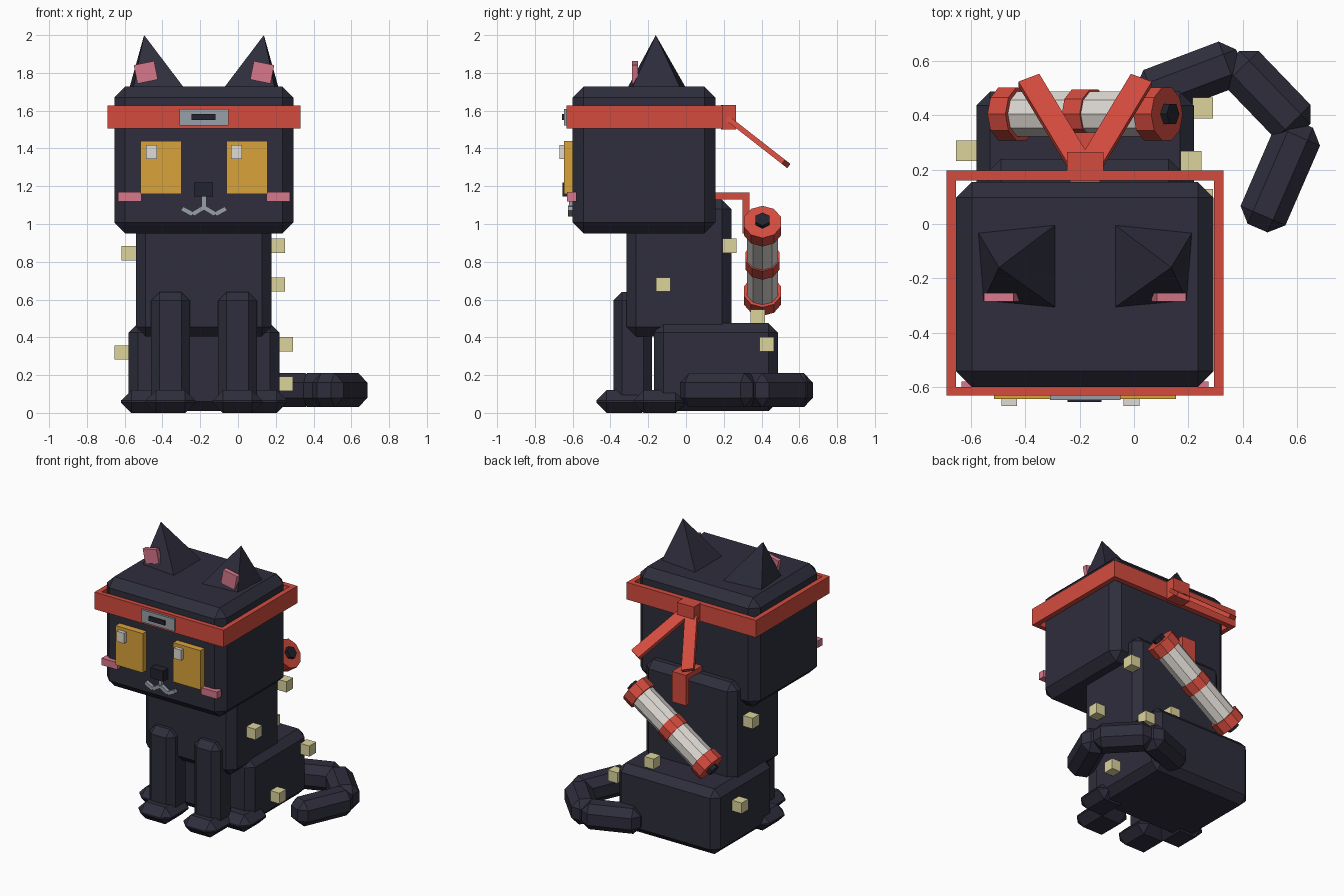
import bpy, bmesh, math
from mathutils import Vector, Matrix

if "Cube" in bpy.data.objects:
    bpy.data.objects.remove(bpy.data.objects["Cube"])

CX = -0.18  # mirror plane of the body


def material(name, rgb):
    m = bpy.data.materials.new(name)
    lin = [((c / 255 + 0.055) / 1.055) ** 2.4 for c in rgb]
    m.diffuse_color = (*lin, 1)
    m.use_nodes = True
    m.node_tree.nodes["Principled BSDF"].inputs["Base Color"].default_value = m.diffuse_color
    return m


FUR = material("charcoal_fur", (46, 45, 60))
RED = material("red_cloth", (212, 75, 62))
AMBER = material("amber_eye", (218, 163, 58))
PINK = material("pink_skin", (215, 120, 140))
METAL = material("grey_metal", (152, 160, 169))
PAPER = material("pale_paper", (224, 219, 213))
STRAW = material("straw_tuft", (219, 211, 156))
DARK = material("dark_detail", (34, 35, 46))


def finish(name, bm, mat):
    bmesh.ops.recalc_face_normals(bm, faces=bm.faces)
    me = bpy.data.meshes.new(name)
    bm.to_mesh(me)
    bm.free()
    me.materials.append(mat)
    ob = bpy.data.objects.new(name, me)
    bpy.context.collection.objects.link(ob)
    return ob


def block(name, size, matrix, mat, bevel=0.0):
    """Box of a given size, chamfered, placed by a matrix."""
    bm = bmesh.new()
    bmesh.ops.create_cube(bm, size=1)
    bmesh.ops.scale(bm, vec=size, verts=bm.verts)
    if bevel:
        bmesh.ops.bevel(bm, geom=bm.edges[:], offset=bevel, segments=1,
                        affect='EDGES', profile=0.5)
    bmesh.ops.transform(bm, matrix=matrix, verts=bm.verts)
    return finish(name, bm, mat)


def box(name, x, y, z, mat, bevel=0.0):
    """Axis-aligned box from (min, max) ranges."""
    size = [r[1] - r[0] for r in (x, y, z)]
    mid = [(r[0] + r[1]) / 2 for r in (x, y, z)]
    return block(name, size, Matrix.Translation(mid), mat, bevel)


def pair(name, x, y, z, mat, bevel=0.0):
    """Left box and its mirror image."""
    box("left_" + name, x, y, z, mat, bevel)
    box("right_" + name, (2 * CX - x[1], 2 * CX - x[0]), y, z, mat, bevel)


def bar(name, a, b, normal, width, thick, mat, bevel=0.0):
    """Box running from a to b, with thickness along normal."""
    a, b = Vector(a), Vector(b)
    d = (b - a).normalized()
    n = Vector(normal).normalized()
    w = n.cross(d).normalized()
    m = Matrix((w, d, n)).transposed().to_4x4()
    return block(name, (width, (b - a).length, thick),
                 Matrix.Translation((a + b) / 2) @ m, mat, bevel)


# Body
box("head", (-0.655, 0.293), (-0.60, 0.155), (0.95, 1.728), FUR, 0.058)
box("torso", (-0.54, 0.177), (-0.315, 0.24), (0.405, 1.13), FUR, 0.05)
box("haunches", (-0.58, 0.22), (-0.17, 0.487), (0.01, 0.475), FUR, 0.05)
pair("front_leg", (-0.46, -0.255), (-0.385, -0.18), (0.03, 0.64), FUR, 0.045)
pair("front_paw", (-0.49, -0.225), (-0.475, -0.18), (0.0, 0.12), FUR, 0.055)
pair("hind_paw", (-0.62, -0.38), (-0.28, 0.0), (0.0, 0.12), FUR, 0.055)

# Tail
path = [((0.02, 0.465), (0.39, 0.605)), ((0.36, 0.61), (0.62, 0.34)),
        ((0.622, 0.37), (0.455, -0.015))]
for i, (a, b) in enumerate(path):
    bar(f"tail_segment_{i + 1}", (*a, 0.12), (*b, 0.12), (0, 0, 1),
        0.18, 0.18, FUR, 0.05)

# Ears and inner ears
for side, s in (("left", 1), ("right", -1)):
    bm = bmesh.new()
    base = [(-0.395, -0.03), (-0.105, 0.0), (-0.105, -0.31), (-0.375, -0.285)]
    vs = [bm.verts.new((CX + s * x, y, 1.72)) for x, y in base]
    tip = bm.verts.new((CX - s * 0.317, -0.16, 2.0))
    bm.faces.new(vs)
    for i in range(4):
        bm.faces.new((vs[i], vs[(i + 1) % 4], tip))
    finish(side + "_ear", bm, FUR)
    block(side + "_inner_ear", (0.11, 0.032, 0.10),
          Matrix.Translation((CX - s * 0.308, -0.27, 1.803))
          @ Matrix.Rotation(-s * 0.2, 4, 'Y'), PINK)

# Face
pair("eye", (-0.515, -0.30), (-0.645, -0.59), (1.16, 1.44), AMBER)
for side, x in (("left", -0.488), ("right", -0.038)):
    box(side + "_eye_highlight", (x, x + 0.058), (-0.67, -0.635), (1.343, 1.417), PAPER)
pair("cheek", (-0.635, -0.51), (-0.63, -0.58), (1.12, 1.17), PINK)
box("nose", (-0.233, -0.133), (-0.655, -0.59), (1.145, 1.22), DARK)
box("mouth_centre", (CX - 0.012, CX + 0.012), (-0.62, -0.59), (1.08, 1.145), METAL)
for side, s in (("left", -1), ("right", 1)):
    pts = [(0.0, 1.088), (0.06, 1.052), (0.117, 1.082)]
    for i in (0, 1):
        a, b = [(CX + s * x, -0.608, z) for x, z in pts[i:i + 2]]
        bar(f"{side}_mouth_{i + 1}", a, b, (0, 1, 0), 0.025, 0.034, METAL)

# Headband: four-sided ring, plate, knot and ribbons
BZ = (1.505, 1.627)
pair("headband_side", (-0.69, -0.655), (-0.632, 0.197), BZ, RED)
box("headband_front", (-0.69, 0.327), (-0.632, -0.60), BZ, RED)
box("headband_back", (-0.69, 0.327), (0.16, 0.197), BZ, RED)
box("headband_plate", (-0.31, -0.05), (-0.647, -0.62), (1.522, 1.61), METAL)
box("plate_slot", (-0.245, -0.12), (-0.656, -0.64), (1.55, 1.582), DARK)
box("headband_knot", (CX - 0.067, CX + 0.067), (0.185, 0.265), (1.5, 1.63), RED)
for side, s in (("left", -1), ("right", 1)):
    bar(side + "_ribbon", (CX + s * 0.02, 0.22, 1.56), (CX + s * 0.207, 0.53, 1.318),
        (0, 0.242, 0.31), 0.085, 0.028, RED)

# Scroll strap
box("strap_top", (CX - 0.055, CX + 0.055), (0.15, 0.337), (1.13, 1.167), RED)
box("strap_drop", (CX - 0.055, CX + 0.055), (0.30, 0.337), (0.95, 1.14), RED)

# Scroll slung across the back
SCROLL = (Matrix.Translation((CX, 0.405, 0.805))
          @ Matrix.Rotation(math.pi / 2 - 0.6, 4, 'Y'))


def drum(name, radius, lo, hi, sides, mat):
    bm = bmesh.new()
    bmesh.ops.create_cone(bm, cap_ends=True, segments=sides, radius1=radius,
                          radius2=radius, depth=hi - lo)
    turn = Matrix.Rotation(math.pi / 2, 4, 'Z')
    bmesh.ops.transform(bm, verts=bm.verts, matrix=SCROLL
                        @ Matrix.Translation((0, 0, (lo + hi) / 2)) @ turn)
    finish(name, bm, mat)


drum("scroll_paper", 0.087, -0.34, 0.34, 10, PAPER)
drum("scroll_band", 0.094, -0.04, 0.04, 10, RED)
for name, s in (("lower", -1), ("upper", 1)):
    lo, hi = sorted((s * 0.285, s * 0.365))
    drum(f"scroll_{name}_cap", 0.103, lo, hi, 10, RED)
    lo, hi = sorted((s * 0.35, s * 0.392))
    drum(f"scroll_{name}_knob", 0.042, lo, hi, 6, DARK)

# Straw tufts stuck to the fur
tufts = [(-0.578, 0.09, 0.845), (0.21, 0.23, 0.885), (0.21, -0.12, 0.68),
         (-0.617, 0.27, 0.32), (0.253, 0.427, 0.363), (0.253, 0.09, 0.155),
         (0.0, 0.38, 0.51)]
for i, c in enumerate(tufts):
    block(f"straw_tuft_{i + 1}", (0.076,) * 3, Matrix.Translation(c), STRAW)
